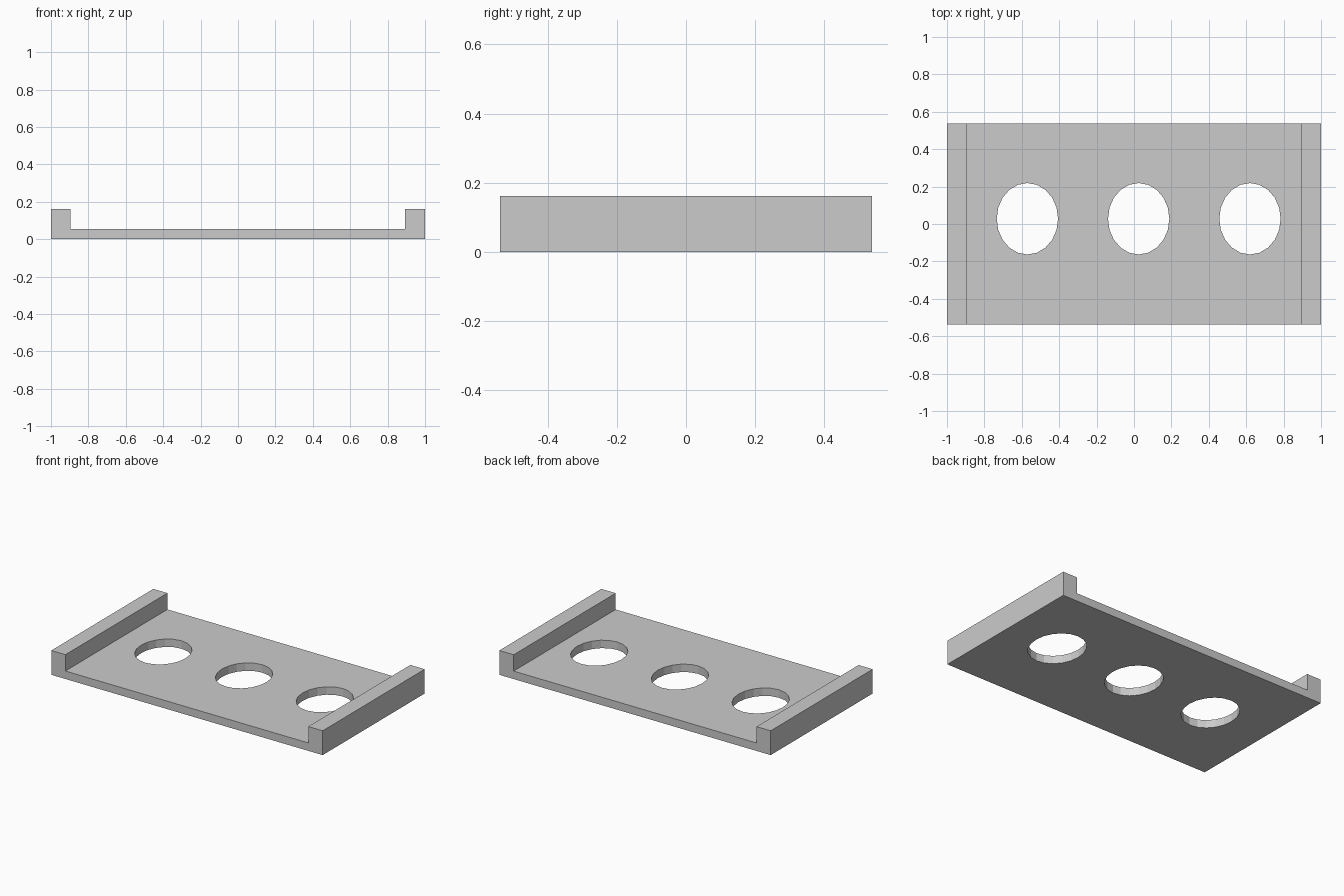
import bpy, bmesh
from mathutils import Matrix

if "Cube" in bpy.data.objects:
    bpy.data.objects.remove(bpy.data.objects["Cube"])

HALF_Y = 0.537
HOLE_SIDES = 20


def add_object(name, bm):
    bmesh.ops.recalc_face_normals(bm, faces=bm.faces)
    mesh = bpy.data.meshes.new(name)
    bm.to_mesh(mesh)
    bm.free()
    obj = bpy.data.objects.new(name, mesh)
    bpy.context.collection.objects.link(obj)
    return obj


# Plate with raised end rails: one channel profile extruded along y
profile = [(-1, 0), (1, 0), (1, 0.162), (0.894, 0.162), (0.894, 0.053),
           (-0.896, 0.053), (-0.896, 0.162), (-1, 0.162)]
bm = bmesh.new()
face = bm.faces.new([bm.verts.new((x, -HALF_Y, z)) for x, z in profile])
ext = bmesh.ops.extrude_face_region(bm, geom=[face])
moved = [v for v in ext["geom"] if isinstance(v, bmesh.types.BMVert)]
bmesh.ops.translate(bm, verts=moved, vec=(0, 2 * HALF_Y, 0))
plate = add_object("railed_plate", bm)

# Three oval holes in a row
bm = bmesh.new()
for x in (-0.57, 0.025, 0.62):
    place = Matrix.Translation((x, 0.028, 0.03)) @ Matrix.Diagonal((0.164, 0.191, 1, 1))
    bmesh.ops.create_cone(bm, cap_ends=True, segments=HOLE_SIDES, radius1=1,
                          radius2=1, depth=0.3, matrix=place)
cutter = add_object("hole_cutter", bm)
cutter.hide_render = True
cutter.hide_set(True)

cut = plate.modifiers.new("holes", 'BOOLEAN')
cut.operation = 'DIFFERENCE'
cut.solver = 'EXACT'
cut.object = cutter
